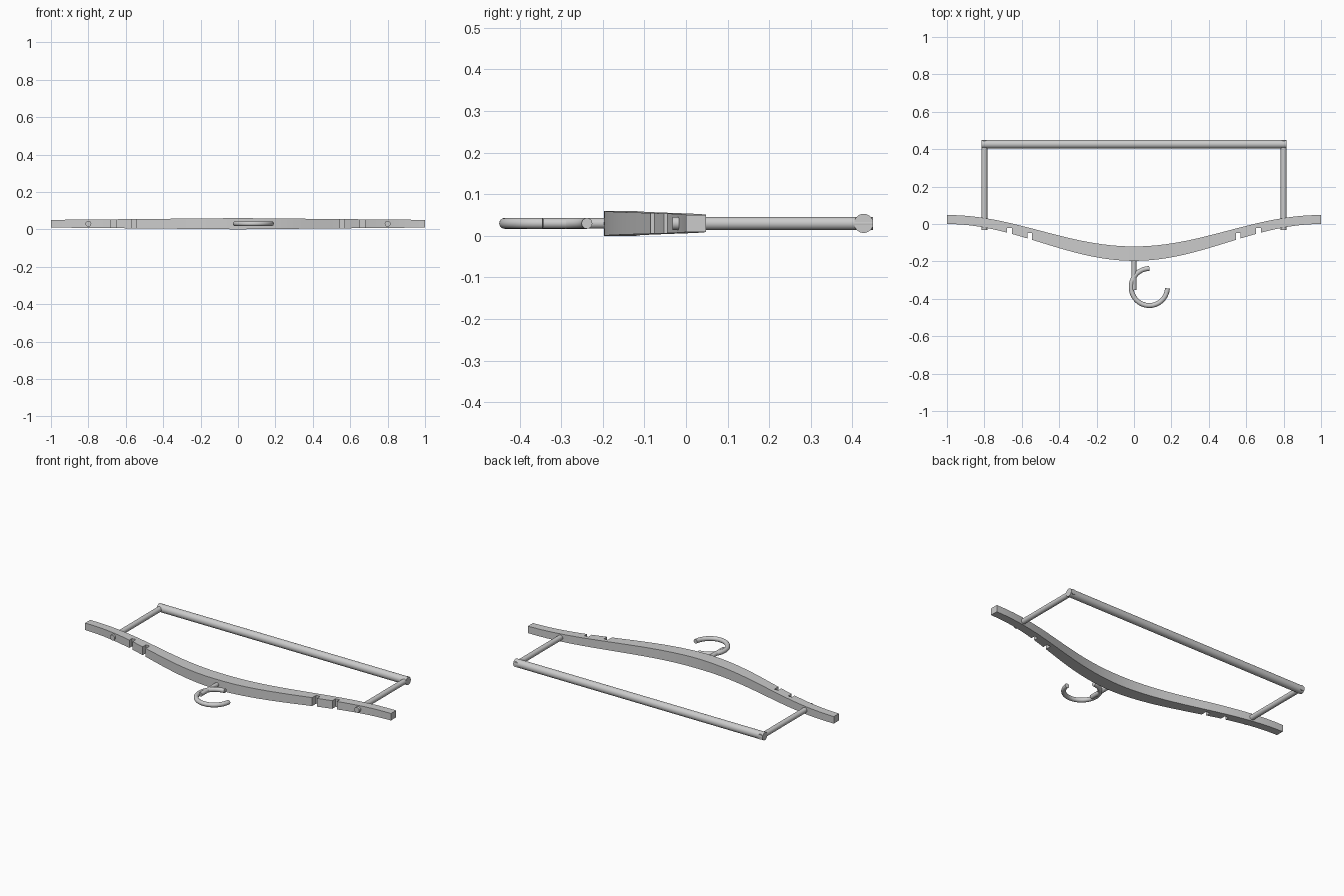
import bpy, bmesh, math
from mathutils import Vector

if "Cube" in bpy.data.objects:
    bpy.data.objects.remove(bpy.data.objects["Cube"])

ZC = 0.03  # mid-plane height of the whole hanger


def activate(ob):
    bpy.ops.object.select_all(action='DESELECT')
    ob.select_set(True)
    bpy.context.view_layer.objects.active = ob


def smooth(ob, deg=30):
    activate(ob)
    bpy.ops.object.shade_smooth_by_angle(angle=math.radians(deg))


def rod(name, a, b, r, sides=32):
    a, b = Vector(a), Vector(b)
    d = b - a
    bpy.ops.mesh.primitive_cylinder_add(vertices=sides, radius=r, depth=d.length,
                                        location=(a + b) / 2,
                                        rotation=d.to_track_quat('Z', 'Y').to_euler())
    ob = bpy.context.object
    ob.name = name
    smooth(ob)
    return ob


# curved wooden arms: rectangular section swept along x, tapering to the tips
N = 48
bm = bmesh.new()
rings = []
for i in range(N + 1):
    x = -1 + 2 * i / N
    c = math.cos(math.pi * x)
    lo, hi = -0.0985 - 0.0985 * c, -0.036 - 0.084 * c
    h = 0.03 - 0.0095 * abs(x)
    rings.append([bm.verts.new((x, y, ZC + z)) for y, z in
                  ((lo, -h), (hi, -h), (hi, h), (lo, h))])
for p, q in zip(rings, rings[1:]):
    for k in range(4):
        bm.faces.new((p[k], p[(k + 1) % 4], q[(k + 1) % 4], q[k]))
bm.faces.new(rings[0])
bm.faces.new(rings[-1][::-1])
bmesh.ops.recalc_face_normals(bm, faces=bm.faces)
me = bpy.data.meshes.new("hanger_arms")
bm.to_mesh(me)
bm.free()
arms = bpy.data.objects.new("hanger_arms", me)
bpy.context.collection.objects.link(arms)

# strap notches, two per side
for s in (-1, 1):
    for x, top in ((0.557, -0.047), (0.666, -0.021)):
        bpy.ops.mesh.primitive_cube_add(size=1, location=(s * x, top - 0.05, ZC))
        cutter = bpy.context.object
        cutter.name = "notch_cutter"
        cutter.scale = (0.025, 0.1, 0.2)
        cutter.hide_render = True
        activate(arms)
        mod = arms.modifiers.new("notch", 'BOOLEAN')
        mod.operation = 'DIFFERENCE'
        mod.solver = 'EXACT'
        mod.object = cutter
        bpy.ops.object.modifier_apply(modifier=mod.name)
        bpy.data.objects.remove(cutter)
smooth(arms)

# trouser bar and its two side rods
rod("trouser_bar", (-0.815, 0.427, ZC), (0.815, 0.427, ZC), 0.023)
for s, side in ((-1, "left"), (1, "right")):
    rod("side_rod_" + side, (s * 0.8, -0.033, ZC), (s * 0.8, 0.449, ZC), 0.0155)

# hook stem
rod("hook_stem", (0, -0.16, ZC), (0, -0.352, ZC), 0.0125)

# hook: three-quarter ring of round wire
cu = bpy.data.curves.new("hook", 'CURVE')
cu.dimensions = '3D'
cu.bevel_depth = 0.013
cu.bevel_resolution = 6
cu.use_fill_caps = True
sp = cu.splines.new('POLY')
STEPS = 48
sp.points.add(STEPS)
for i, p in enumerate(sp.points):
    t = math.radians(90 + 266 * i / STEPS)
    p.co = (0.082 + 0.097 * math.cos(t), -0.337 + 0.099 * math.sin(t), ZC, 1)
hook = bpy.data.objects.new("hook", cu)
bpy.context.collection.objects.link(hook)
activate(hook)
bpy.ops.object.convert(target='MESH')
smooth(bpy.context.object)
